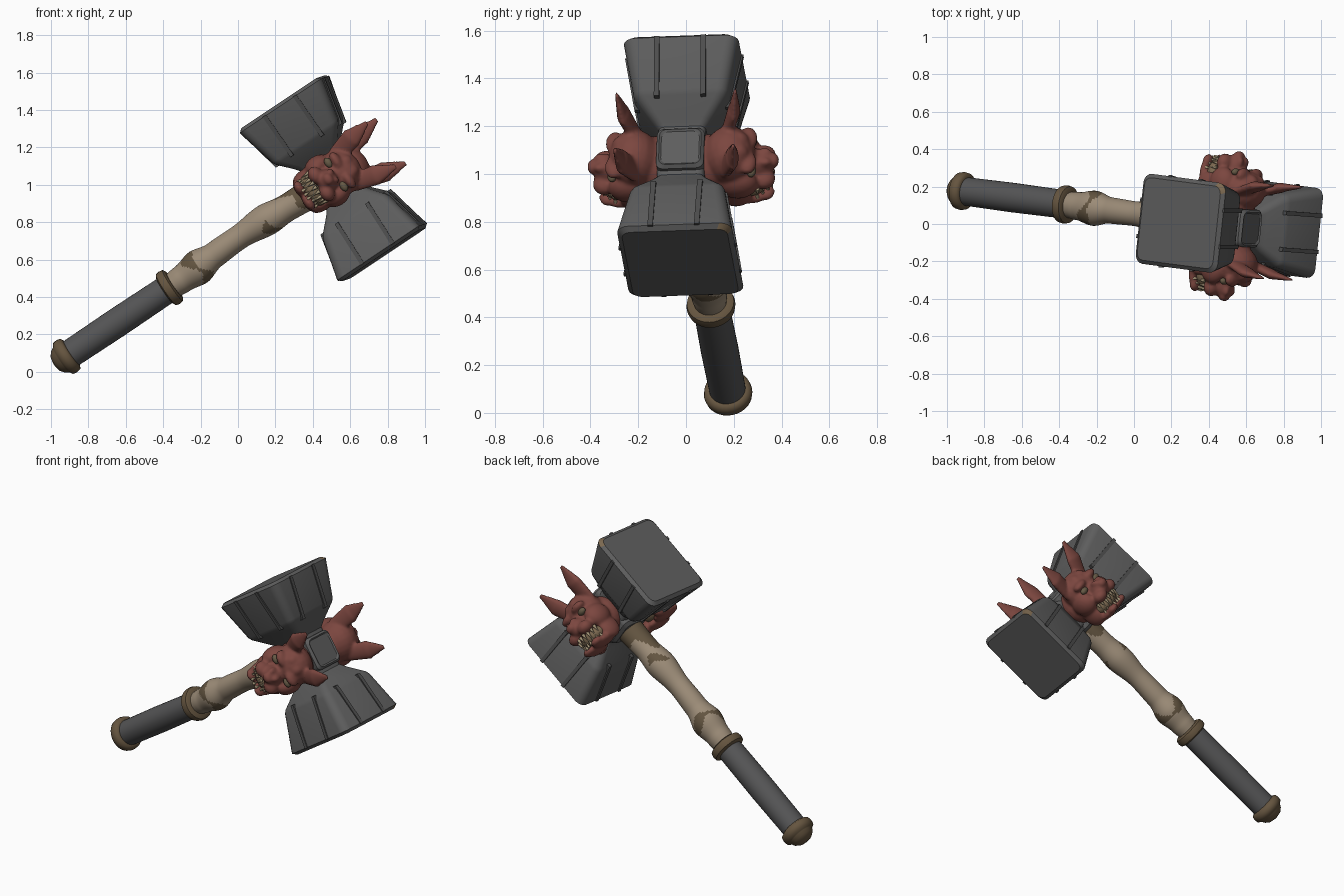
import bpy, bmesh, math
from mathutils import Vector, Matrix

if "Cube" in bpy.data.objects:
    bpy.data.objects.remove(bpy.data.objects["Cube"])

# Tilted hammer frame: X runs up the handle, Z along the striking axis
handle_dir = Vector((0.827, -0.108, 0.552)).normalized()
strike_dir = Vector((-0.555, 0.03, 0.83))
strike_dir = (strike_dir - handle_dir * strike_dir.dot(handle_dir)).normalized()
side_dir = strike_dir.cross(handle_dir)
FRAME = Matrix.Translation((0.51, -0.01, 1.035)) @ Matrix(
    (handle_dir, side_dir, strike_dir)).transposed().to_4x4()


def material(name, r, g, b):
    m = bpy.data.materials.new(name)
    m.use_nodes = True
    m.diffuse_color = (r, g, b, 1)
    m.node_tree.nodes["Principled BSDF"].inputs["Base Color"].default_value = (r, g, b, 1)
    return m


IRON = material("iron grey", 0.11, 0.11, 0.11)
TRIM = material("dark iron", 0.075, 0.075, 0.075)
GRIP = material("grip grey", 0.09, 0.09, 0.092)
BRONZE = material("dull bronze", 0.13, 0.09, 0.05)
BONE = material("pale wood", 0.33, 0.26, 0.185)
BARK = material("brown bark", 0.125, 0.09, 0.052)
RED = material("red hide", 0.2, 0.062, 0.05)
TOOTH = material("tooth ivory", 0.4, 0.32, 0.2)
MOUTH = material("mouth tan", 0.2, 0.14, 0.08)
EYE = material("olive eye", 0.13, 0.1, 0.06)


def finish(name, bm, mats, angle=35):
    bmesh.ops.recalc_face_normals(bm, faces=bm.faces)
    mesh = bpy.data.meshes.new(name)
    bm.to_mesh(mesh)
    bm.free()
    for m in mats:
        mesh.materials.append(m)
    ob = bpy.data.objects.new(name, mesh)
    bpy.context.collection.objects.link(ob)
    ob.matrix_world = FRAME
    bpy.ops.object.select_all(action="DESELECT")
    ob.select_set(True)
    bpy.context.view_layer.objects.active = ob
    bpy.ops.object.shade_smooth_by_angle(angle=math.radians(angle))
    return ob


def loft(bm, rings):
    loops = [[bm.verts.new(p) for p in ring] for ring in rings]
    for a, b in zip(loops, loops[1:]):
        for i in range(len(a)):
            j = (i + 1) % len(a)
            bm.faces.new((a[i], a[j], b[j], b[i]))
    bm.faces.new(loops[0])
    bm.faces.new(loops[-1])


def rounded(a, b, r, steps=4):
    pts = []
    for k, (sx, sy) in enumerate(((1, 1), (-1, 1), (-1, -1), (1, -1))):
        for i in range(steps + 1):
            t = math.pi / 2 * (k + i / steps)
            pts.append((sx * (a - r) + r * math.cos(t), sy * (b - r) + r * math.sin(t)))
    return pts


def lathe(bm, profile, segs=32):
    loft(bm, [[(s, r * math.cos(2 * math.pi * i / segs), r * math.sin(2 * math.pi * i / segs))
               for i in range(segs)] for s, r in profile])


def blob(bm, centre, radii, u=20, v=12):
    mat = Matrix.Translation(centre) @ Matrix.Diagonal((*radii, 1))
    bmesh.ops.create_uvsphere(bm, u_segments=u, v_segments=v, radius=1, matrix=mat)


def spike(bm, base, tip, radius, flat=1.0, segs=8, end=0.001):
    base, tip = Vector(base), Vector(tip)
    d = tip - base
    z = d.normalized()
    y = (Vector((0, 1, 0)) - z * z.y).normalized()
    rot = Matrix((y.cross(z), y, z)).transposed().to_4x4()
    mat = Matrix.Translation((base + tip) / 2) @ rot @ Matrix.Diagonal((1, flat, 1, 1))
    bmesh.ops.create_cone(bm, cap_ends=True, segments=segs, radius1=radius,
                          radius2=end, depth=d.length, matrix=mat)


# Striking blocks: flared, bevelled, with raised bands on every side
def block(name, sign):
    bm = bmesh.new()
    rings = [(0.0, 0.115, 0.1, 0.03), (0.12, 0.115, 0.1, 0.03), (0.15, 0.135, 0.125, 0.035),
             (0.225, 0.2, 0.19, 0.04), (0.245, 0.212, 0.2, 0.045),
             (0.472, 0.265, 0.242, 0.05), (0.49, 0.245, 0.222, 0.04)]
    loft(bm, [[(x, y, sign * t) for x, y in rounded(a, b, r)] for t, a, b, r in rings])
    # Worn bevel on one corner
    for f in bm.faces:
        c = f.calc_center_median()
        if abs(c.z) > 0.475 and c.x > 0.2 and c.y > 0.19 and len(f.verts) == 4:
            f.material_index = 1
    finish(name, bm, [IRON, MOUTH], 25)

    bm = bmesh.new()
    for along_x in (True, False):
        inner, outer = (0.195, 0.242) if along_x else (0.207, 0.265)
        for side in (-1, 1):
            for off in (-0.098, 0.098):
                ring_set = []
                for t, h in ((0.215, inner), (0.475, outer)):
                    ring = []
                    for o, d in ((-0.011, -0.02), (0.011, -0.02), (0.011, 0.007), (-0.011, 0.007)):
                        p, q = off + o, side * (h + d)
                        ring.append((p, q, sign * t) if along_x else (q, p, sign * t))
                    ring_set.append(ring)
                loft(bm, ring_set)
    finish(name + "_bands", bm, [TRIM])


block("upper_block", 1)
block("lower_block", -1)

# Centre cap at the tip and socket below
bm = bmesh.new()
loft(bm, [[(s, y, z) for y, z in rounded(a, a, 0.03)] for s, a in
          ((-0.15, 0.085), (-0.13, 0.1), (0.13, 0.1), (0.145, 0.088), (0.138, 0.08), (0.138, 0.02))])
finish("centre_socket", bm, [IRON], 25)

# Grip, pommel and collar
bm = bmesh.new()
lathe(bm, [(-1.72, 0.076), (-1.4, 0.079), (-1.07, 0.076)])
finish("grip", bm, [GRIP])


def collar(s, r, w):
    return [(s - w, r * 0.8), (s - w * 0.7, r * 0.96), (s, r), (s + w * 0.7, r * 0.96), (s + w, r * 0.8)]


bm = bmesh.new()
lathe(bm, [(-1.805, 0.015), (-1.798, 0.045), (-1.78, 0.068), (-1.762, 0.078)] + collar(-1.725, 0.102, 0.032))
finish("pommel", bm, [BRONZE], 50)
bm = bmesh.new()
lathe(bm, collar(-1.06, 0.103, 0.03))
finish("collar", bm, [BRONZE], 50)

# Knobbly wooden shaft with bark patches
knots = [(-1.05, 0.068), (-0.98, 0.075), (-0.87, 0.094), (-0.76, 0.07), (-0.6, 0.066),
         (-0.42, 0.086), (-0.3, 0.074), (-0.1, 0.082)]


def shaft_radius(s):
    for (s0, r0), (s1, r1) in zip(knots, knots[1:]):
        if s <= s1:
            k = (s - s0) / (s1 - s0)
            return r0 + (r1 - r0) * (3 - 2 * k) * k * k
    return knots[-1][1]


bm = bmesh.new()
rows = 90
lathe(bm, [(s, shaft_radius(s)) for s in (-1.05 + 0.95 * i / rows for i in range(rows + 1))], 40)
for f in bm.faces:
    c = f.calc_center_median()
    a = math.atan2(c.z, c.y)
    ring = abs(c.x + 0.87 - 0.025 * math.sin(2 * a)) < 0.024 + 0.016 * math.sin(3 * a + 1)
    mid = abs(c.x + 0.41 - 0.03 * math.sin(3 * a)) < 0.035 * math.sin(2 * a)
    top = c.x > -0.23 - 0.08 * math.sin(a) + 0.04 * math.sin(3 * a)
    f.material_index = int(ring or mid or top)
for v in bm.verts:
    v.co.z += 0.018 * math.sin(math.pi * (v.co.x + 1.05) / 0.95) ** 2
finish("shaft", bm, [BONE, BARK], 60)

# Snarling beast heads on both cheeks: (up, outward, sideways), radii; sideways is mirrored
lumps = [((0, 0.11, 0), (0.125, 0.11, 0.13)),        # neck
         ((0.06, 0.2, 0), (0.125, 0.11, 0.125)),     # skull
         ((0.095, 0.28, 0.06), (0.028, 0.04, 0.055)),  # brow
         ((0.12, 0.24, 0.03), (0.05, 0.05, 0.04)),   # forehead
         ((-0.01, 0.23, 0.095), (0.075, 0.085, 0.055)),  # cheek
         ((0.0, 0.31, 0), (0.06, 0.08, 0.06)),       # muzzle
         ((-0.035, 0.335, 0.055), (0.04, 0.05, 0.05)),  # lip
         ((0.015, 0.375, 0), (0.028, 0.03, 0.036)),  # nose
         ((0.04, 0.345, 0.025), (0.02, 0.03, 0.02)),  # snout wrinkle
         ((-0.1, 0.21, 0.085), (0.075, 0.07, 0.04)),  # jaw hinge
         ((-0.15, 0.27, 0.04), (0.03, 0.085, 0.06)),  # jaw
         ((-0.145, 0.33, 0.05), (0.025, 0.04, 0.04))]  # chin


def beast(name, sign):
    bm = bmesh.new()
    for (s, f, n), radii in lumps:
        for side in ((1, -1) if n else (1,)):
            blob(bm, (s, sign * f, side * n), radii)
    for side in (1, -1):
        spike(bm, (0.1, sign * 0.19, side * 0.085), (0.23, sign * 0.235, side * 0.12), 0.05, 0.5, 16, 0.056)
        spike(bm, (0.225, sign * 0.234, side * 0.118), (0.345, sign * 0.25, side * 0.14), 0.057, 0.45, 16, 0.014)
    skin = finish(name + "_skin", bm, [RED], 60)
    mod = skin.modifiers.new("Blend", "REMESH")
    mod.mode = "VOXEL"
    mod.voxel_size = 0.009
    mod.use_smooth_shade = True
    mod = skin.modifiers.new("Soften", "SMOOTH")
    mod.factor = 0.5
    mod.iterations = 5

    bm = bmesh.new()
    blob(bm, (-0.095, sign * 0.27, 0), (0.055, 0.085, 0.095))
    finish(name + "_mouth", bm, [MOUTH], 60)

    bm = bmesh.new()
    for side in (1, -1):
        blob(bm, (0.055, sign * 0.293, side * 0.075), (0.02, 0.02, 0.03))
    finish(name + "_eyes", bm, [EYE], 60)

    bm = bmesh.new()
    for i in range(-4, 5):
        t = i * 0.3
        n, f = 0.095 * math.sin(t), 0.27 + 0.095 * math.cos(t)
        size = 0.055 if abs(i) == 2 else 0.03
        spike(bm, (-0.06, sign * f, n), (-0.075 - size, sign * f, n), 0.011)
        spike(bm, (-0.14, sign * f * 0.98, n * 0.9), (-0.12 + size * 0.6, sign * f * 0.98, n * 0.9), 0.01)
    finish(name + "_teeth", bm, [TOOTH], 50)


beast("front_beast", -1)
beast("back_beast", 1)
